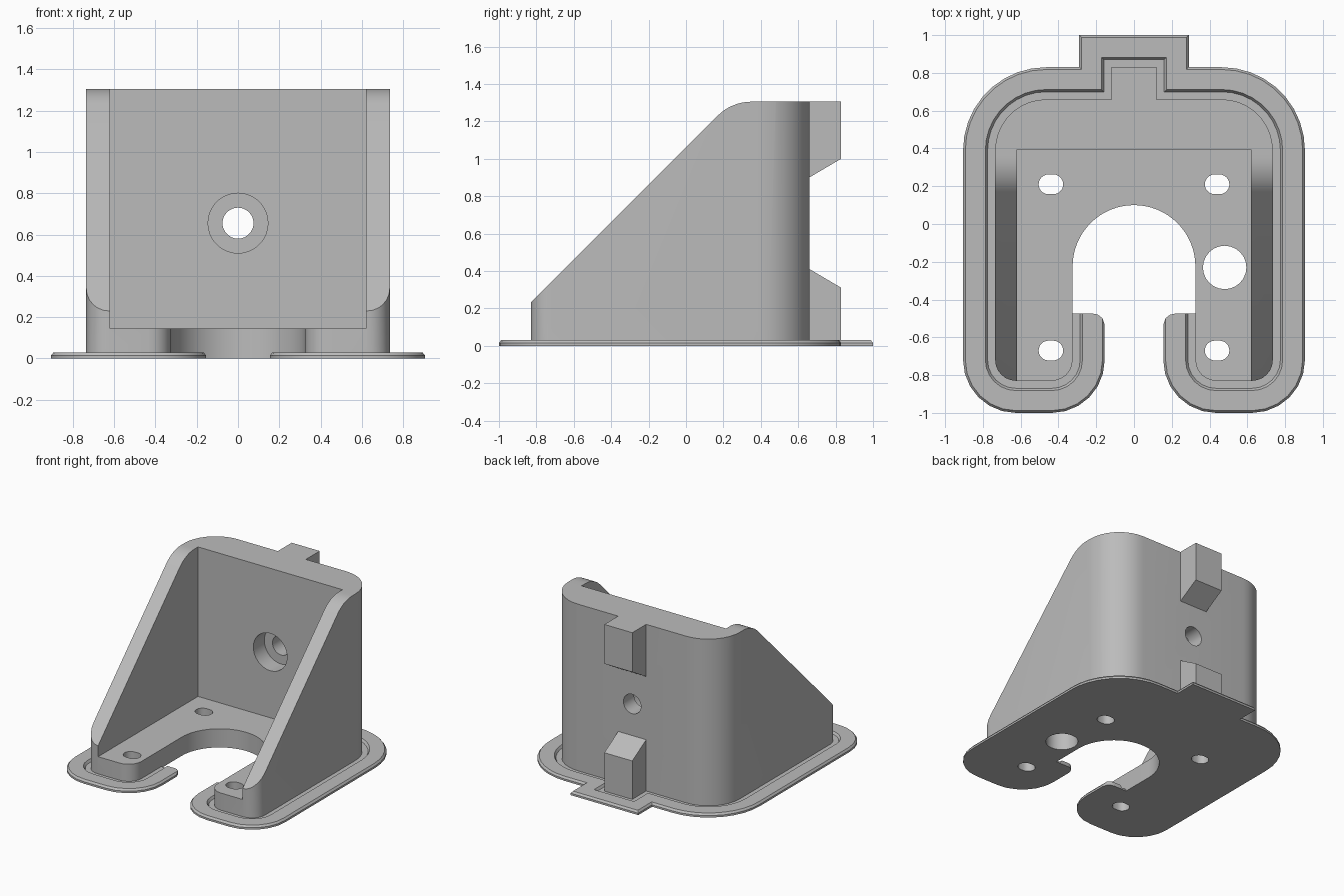
import bpy, bmesh, math
from mathutils import Vector

cube = bpy.data.objects.get("Cube")
if cube:
    bpy.data.objects.remove(cube, do_unlink=True)

grey = bpy.data.materials.new("plain_grey")
grey.use_nodes = True
COLOUR = (0.5, 0.5, 0.5, 1)
grey.diffuse_color = COLOUR
grey.node_tree.nodes["Principled BSDF"].inputs["Base Color"].default_value = COLOUR


def make_object(name, bm):
    bmesh.ops.recalc_face_normals(bm, faces=bm.faces)
    mesh = bpy.data.meshes.new(name)
    bm.to_mesh(mesh)
    bm.free()
    mesh.materials.append(grey)
    obj = bpy.data.objects.new(name, mesh)
    bpy.context.collection.objects.link(obj)
    return obj


def prism(name, points, sweep):
    """Extrude a closed 3D outline along a vector."""
    bm = bmesh.new()
    face = bm.faces.new([bm.verts.new(p) for p in points])
    out = bmesh.ops.extrude_face_region(bm, geom=[face])
    moved = [v for v in out["geom"] if isinstance(v, bmesh.types.BMVert)]
    bmesh.ops.translate(bm, verts=moved, vec=Vector(sweep))
    return make_object(name, bm)


def side_prism(name, yz, half_width):
    return prism(name, [(-half_width, y, z) for y, z in yz], (2 * half_width, 0, 0))


def arc(cx, cy, r, start, end, steps):
    angles = [math.radians(start + (end - start) * i / steps) for i in range(steps + 1)]
    return [(cx + r * math.cos(a), cy + r * math.sin(a)) for a in angles]


def apply_cut(obj, cutter, operation="DIFFERENCE"):
    mod = obj.modifiers.new("cut", "BOOLEAN")
    mod.operation, mod.object, mod.solver = operation, cutter, "EXACT"
    bpy.context.view_layer.update()
    graph = bpy.context.evaluated_depsgraph_get()
    mesh = bpy.data.meshes.new_from_object(obj.evaluated_get(graph))
    obj.modifiers.clear()
    obj.data = mesh
    bpy.data.objects.remove(cutter, do_unlink=True)


def shade(obj):
    bpy.ops.object.select_all(action="DESELECT")
    obj.select_set(True)
    bpy.context.view_layer.objects.active = obj
    bpy.ops.object.shade_smooth_by_angle(angle=math.radians(30))


# Footprint dimensions
HALF, BACK, FRONT, SLOT = 0.735, 0.66, -0.83, 0.325
TAB_HALF, TAB_BACK, TOP = 0.12, 0.83, 1.305
BACK_R, FRONT_R = 0.27, 0.11
LIP_END, LIP_R, LIP_W = -0.475, 0.06, 0.17


def outline(d, tab, end_y):
    """Footprint edge offset outward by d, from one slot side to the other."""
    half = []
    if tab:
        half += [(TAB_HALF + d, TAB_BACK + d), (TAB_HALF + d, BACK + d)]
    half += arc(HALF - BACK_R, BACK - BACK_R, BACK_R + d, 90, 0, 9)
    half += arc(HALF - FRONT_R, FRONT + FRONT_R, FRONT_R + d, 0, -90, 6)
    half += arc(SLOT + FRONT_R, FRONT + FRONT_R, FRONT_R + d, -90, -180, 6)
    half.append((SLOT - d, end_y))
    return [(-x, y) for x, y in reversed(half)] + half


# Main body: footprint with U slot, trimmed by the sloping side profile
slot_y = -0.225
footprint = outline(0, False, slot_y)[1:] + arc(0, slot_y, SLOT, 0, 180, 32)[1:]
body = prism("bracket_body", [(x, y, 0) for x, y in footprint], (0, 0, TOP))

bend = 0.255
slope = [(-1, -0.1), (-1, 0.06)] + arc(0.35, TOP - bend, bend, 135, 90, 8)
slope += [(0.5, TOP), (0.5, TOP + 0.1), (1, TOP + 0.1), (1, -0.1)]
apply_cut(body, side_prism("slope_cutter", slope, 1), "INTERSECT")

# Open pocket between the side walls
pocket = [(-2, 0.145), (0.395, 0.145), (0.395, 2), (-2, 2)]
apply_cut(body, side_prism("pocket_cutter", pocket, 0.62))


def floor_hole(x, y, r, stretch=0):
    ring = arc(x + stretch, y, r, -90, 90, 12) + arc(x - stretch, y, r, 90, 270, 12)
    if not stretch:
        ring = arc(x, y, r, 0, 345, 23)
    apply_cut(body, prism("hole_cutter", [(px, py, -0.5) for px, py in ring], (0, 0, 1)))


# Oblong mounting holes and the cable hole in the floor
for hx in (-0.44, 0.44):
    for hy in (0.21, -0.67):
        floor_hole(hx, hy, 0.0525, 0.0125)
floor_hole(0.48, -0.23, 0.115)

# Screw hole and counterbore in the back wall
for radius, depth_start, depth_end in ((0.075, 0.3, 0.9), (0.145, 0.3, 0.53)):
    ring = arc(0, 0.655, radius, 0, 350, 35)
    apply_cut(body, prism("bore_cutter", [(x, depth_start, z) for x, z in ring],
                          (0, depth_end - depth_start, 0)))
shade(body)

# Wedge keys on the back
side_prism("lower_key", [(BACK, 0), (TAB_BACK, 0), (TAB_BACK, 0.31), (BACK, 0.41)], TAB_HALF)
side_prism("upper_key", [(BACK, 0.9), (TAB_BACK, 1.0), (TAB_BACK, TOP), (BACK, TOP)], TAB_HALF)

# Thin base lip: grooved, chamfered section swept round the footprint
section = [(0, 0.012), (0.04, 0.012), (0.052, 0.03), (0.11, 0.03),
           (0.135, 0.03), (0.158, 0.03), (LIP_W, 0.015)]
bm = bmesh.new()
top_rows, base_rows = [], []
for d, z in section:
    t = max(0, d - LIP_W + LIP_R) / LIP_R
    end_y = LIP_END - LIP_R * (1 - math.sqrt(max(0, 1 - t * t)))
    path = outline(d, True, end_y)
    top_rows.append([bm.verts.new((x, y, z)) for x, y in path])
    base_rows.append([bm.verts.new((x, y, 0)) for x, y in path])


def bridge(a, b):
    for i in range(len(a) - 1):
        bm.faces.new((a[i], a[i + 1], b[i + 1], b[i]))


for rows in (top_rows, base_rows):
    for a, b in zip(rows, rows[1:]):
        bridge(a, b)
for k in (0, -1):
    bridge(top_rows[k], base_rows[k])
    bridge([r[k] for r in top_rows], [r[k] for r in base_rows])
lip = make_object("base_lip", bm)
shade(lip)
